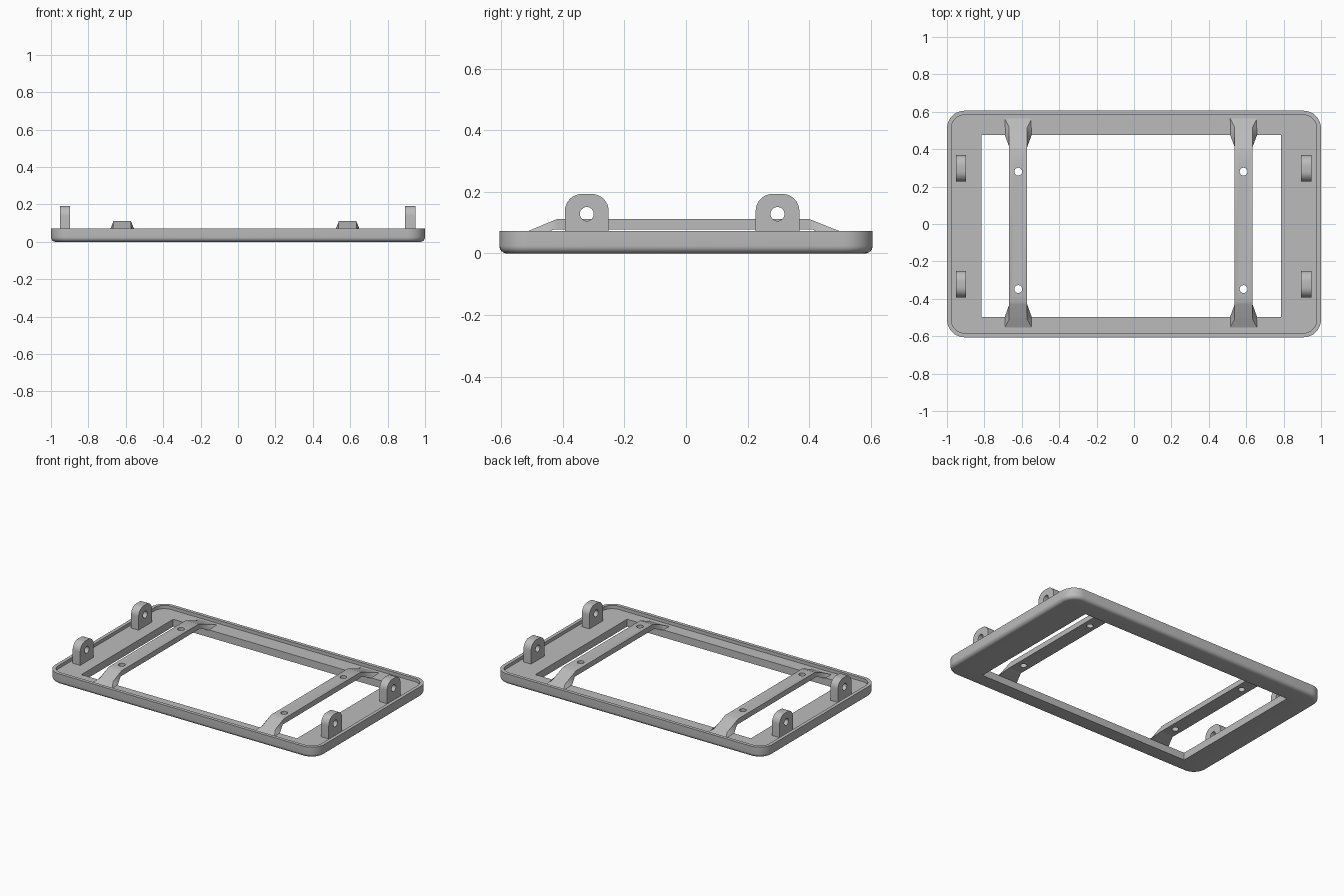
import bpy, bmesh, math
from mathutils import Matrix

if "Cube" in bpy.data.objects:
    bpy.data.objects.remove(bpy.data.objects["Cube"])

grey = bpy.data.materials.new("plain_grey")
grey.diffuse_color = (0.5, 0.5, 0.5, 1)
grey.use_nodes = True
grey.node_tree.nodes["Principled BSDF"].inputs["Base Color"].default_value = grey.diffuse_color


def loft(name, rings, closed=False):
    """Skin a list of equal-length rings; closed joins the last to the first, otherwise ends are capped."""
    bm = bmesh.new()
    rows = [[bm.verts.new(p) for p in ring] for ring in rings]
    pairs = list(zip(rows, rows[1:])) + ([(rows[-1], rows[0])] if closed else [])
    for a, b in pairs:
        n = len(a)
        for i in range(n):
            j = (i + 1) % n
            bm.faces.new((a[i], a[j], b[j], b[i]))
    if not closed:
        bm.faces.new(rows[0])
        bm.faces.new(rows[-1])
    bmesh.ops.remove_doubles(bm, verts=bm.verts, dist=1e-5)
    bmesh.ops.recalc_face_normals(bm, faces=bm.faces)
    mesh = bpy.data.meshes.new(name)
    bm.to_mesh(mesh)
    bm.free()
    obj = bpy.data.objects.new(name, mesh)
    bpy.context.collection.objects.link(obj)
    mesh.materials.append(grey)
    return obj


def select(obj):
    bpy.ops.object.select_all(action='DESELECT')
    obj.select_set(True)
    bpy.context.view_layer.objects.active = obj


def drill(obj, centre, radius, axis):
    """Bore a round hole along the x or z axis."""
    turn = (0, math.pi / 2, 0) if axis == 'x' else (0, 0, 0)
    bpy.ops.mesh.primitive_cylinder_add(vertices=32, radius=radius, depth=0.3,
                                        location=centre, rotation=turn)
    cutter = bpy.context.object
    select(obj)
    mod = obj.modifiers.new("hole", 'BOOLEAN')
    mod.operation, mod.solver, mod.object = 'DIFFERENCE', 'EXACT', cutter
    bpy.ops.object.modifier_apply(modifier=mod.name)
    bpy.data.objects.remove(cutter)


def smooth(obj):
    select(obj)
    bpy.ops.object.shade_smooth_by_angle(angle=math.radians(30))


def round_rect(x0, x1, y0, y1, r, z, steps=8):
    """Rounded rectangle ring; r = 0 gives square corners."""
    ring = []
    corners = [(x1 - r, y1 - r), (x0 + r, y1 - r), (x0 + r, y0 + r), (x1 - r, y0 + r)]
    for k, (cx, cy) in enumerate(corners):
        for s in range(steps + 1):
            a = (k + s / steps) * math.pi / 2
            ring.append((cx + r * math.cos(a), cy + r * math.sin(a), z))
    return ring


# Tray frame: rounded bottom edge, raised rim, recessed floor, offset window
W, D, R, TOP, FLOOR, LIP, FILLET = 1.0, 0.606, 0.095, 0.072, 0.05, 0.023, 0.025


def outline(inset, z):
    return round_rect(-W + inset, W - inset, -D + inset, D - inset, R - inset, z)


def window(z):
    return round_rect(-0.815, 0.786, -0.497, 0.476, 0, z)


rings = [window(0)]
for s in range(7):
    a = s / 6 * math.pi / 2
    rings.append(outline(FILLET * (1 - math.sin(a)), FILLET * (1 - math.cos(a))))
rings += [outline(0, TOP), outline(LIP, TOP), outline(LIP, FLOOR), window(FLOOR)]
smooth(loft("tray_frame", rings, closed=True))

# Cross straps: flat bridge with sloping, flared feet on the floor
# Each station: y, top half width, top z, bottom half width, bottom z
N, F = 0.048, 0.072
BASE = FLOOR - 0.002
stations = [
    (-0.553, F, FLOOR + 0.003, F, BASE), (-0.51, N, 0.073, F, BASE),
    (-0.497, N, 0.079, F, BASE), (-0.43, N, 0.107, N, 0.077), (-0.417, N, 0.112, N, 0.077),
    (0.398, N, 0.112, N, 0.077), (0.412, N, 0.107, N, 0.077), (0.476, N, 0.081, F, BASE),
    (0.516, N, 0.066, F, BASE), (0.564, F, FLOOR, F, BASE)]
for side, cx in (("left", -0.619), ("right", 0.586)):
    strap = loft(side + "_strap", [
        [(cx - tw, y, tz), (cx + tw, y, tz), (cx + bw, y, bz), (cx - bw, y, bz)]
        for y, tw, tz, bw, bz in stations])
    for y in (0.28, -0.348):
        drill(strap, (cx, y, 0.1), 0.021, 'z')
    smooth(strap)

# Hinge lugs: upright round-shouldered plates with a cross hole
HALF, LUG_TOP, SHOULDER = 0.071, 0.193, 0.055


def lug_ring(x, cy):
    pts = [(x, cy - HALF, BASE), (x, cy + HALF, BASE)]
    for k, sy in ((0, 1), (1, -1)):
        for s in range(9):
            a = (k + s / 8) * math.pi / 2
            pts.append((x, cy + sy * (HALF - SHOULDER) + SHOULDER * math.cos(a),
                        LUG_TOP - SHOULDER + SHOULDER * math.sin(a)))
    return pts


for side, x0, x1 in (("left", -0.953, -0.897), ("right", 0.893, 0.949)):
    for end, cy in (("front", -0.322), ("back", 0.297)):
        lug = loft(f"{side}_{end}_lug", [lug_ring(x0, cy), lug_ring(x1, cy)])
        drill(lug, ((x0 + x1) / 2, cy, 0.128), 0.0225, 'x')
        smooth(lug)
